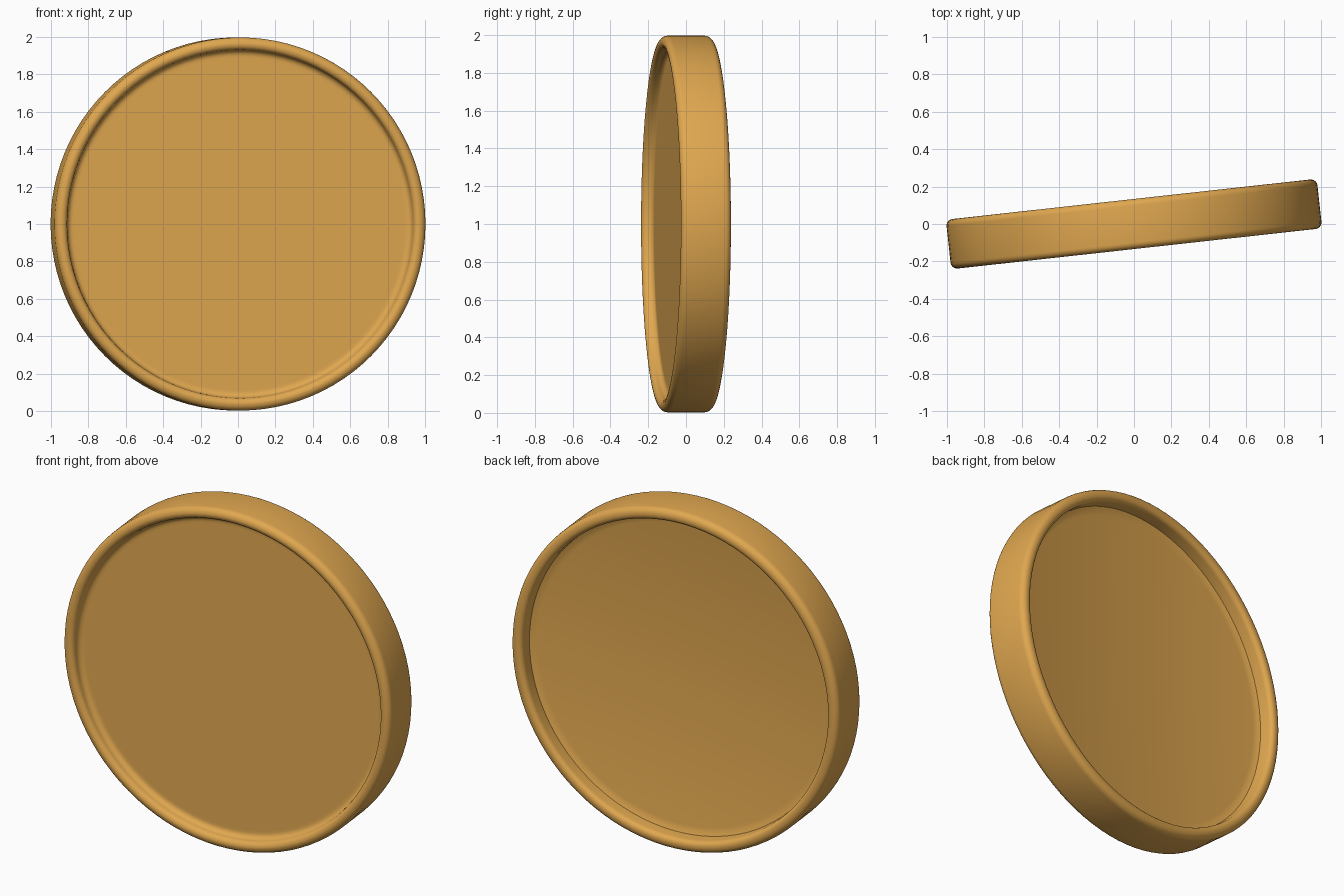
import bpy, math
from mathutils import Matrix

if "Cube" in bpy.data.objects:
    bpy.data.objects.remove(bpy.data.objects["Cube"])

SEGMENTS = 96
TILT = math.radians(6.3)
RADIUS = 0.997


def arc(cr, cz, rad, start, end, steps=5):
    """Rounded corner of the profile, angles in degrees."""
    pts = []
    for i in range(steps + 1):
        a = math.radians(start + (end - start) * i / steps)
        pts.append((cr + rad * math.cos(a), cz + rad * math.sin(a)))
    return pts


def lathe(name, profile):
    """Revolve (radius, height) points, closing both ends with a flat disc."""
    verts, faces = [], []
    for r, h in profile:
        for i in range(SEGMENTS):
            a = 2 * math.pi * i / SEGMENTS
            verts.append((r * math.cos(a), r * math.sin(a), h))
    for k in range(len(profile) - 1):
        for i in range(SEGMENTS):
            j = (i + 1) % SEGMENTS
            a, b = k * SEGMENTS, (k + 1) * SEGMENTS
            faces.append((a + i, b + i, b + j, a + j))
    last = (len(profile) - 1) * SEGMENTS
    faces.append(tuple(range(SEGMENTS)))
    faces.append(tuple(last + i for i in reversed(range(SEGMENTS))))
    mesh = bpy.data.meshes.new(name)
    mesh.from_pydata(verts, [], faces)
    mesh.flip_normals()
    obj = bpy.data.objects.new(name, mesh)
    bpy.context.collection.objects.link(obj)
    return obj


# Front floor, hollow fillet, rounded rim, side wall, back rim, back floor
profile = [(0.885, 0.072)]
profile += arc(0.898, 0.104, 0.032, -90, 0, 5)
profile += arc(0.960, 0.103, 0.030, 180, 90)
profile += arc(RADIUS - 0.035, 0.098, 0.035, 90, 0)
profile += arc(RADIUS - 0.035, -0.098, 0.035, 0, -90)
profile += arc(0.955, -0.105, 0.028, 270, 180)
profile += [(0.925, -0.05), (0.905, -0.042), (0.88, -0.037)]

disc = lathe("rimmed_disc", profile)

# Turn the front towards -y, then swing slightly about the vertical
disc.data.transform(Matrix.Translation((0, 0, RADIUS + 0.003))
                    @ Matrix.Rotation(TILT, 4, 'Z')
                    @ Matrix.Rotation(math.pi / 2, 4, 'X'))

# Warm ochre colour
mat = bpy.data.materials.new("ochre")
mat.diffuse_color = (0.75, 0.39, 0.08, 1)
mat.use_nodes = True
mat.node_tree.nodes["Principled BSDF"].inputs["Base Color"].default_value = mat.diffuse_color
disc.data.materials.append(mat)

bpy.context.view_layer.objects.active = disc
disc.select_set(True)
bpy.ops.object.shade_smooth_by_angle(angle=math.radians(35))
